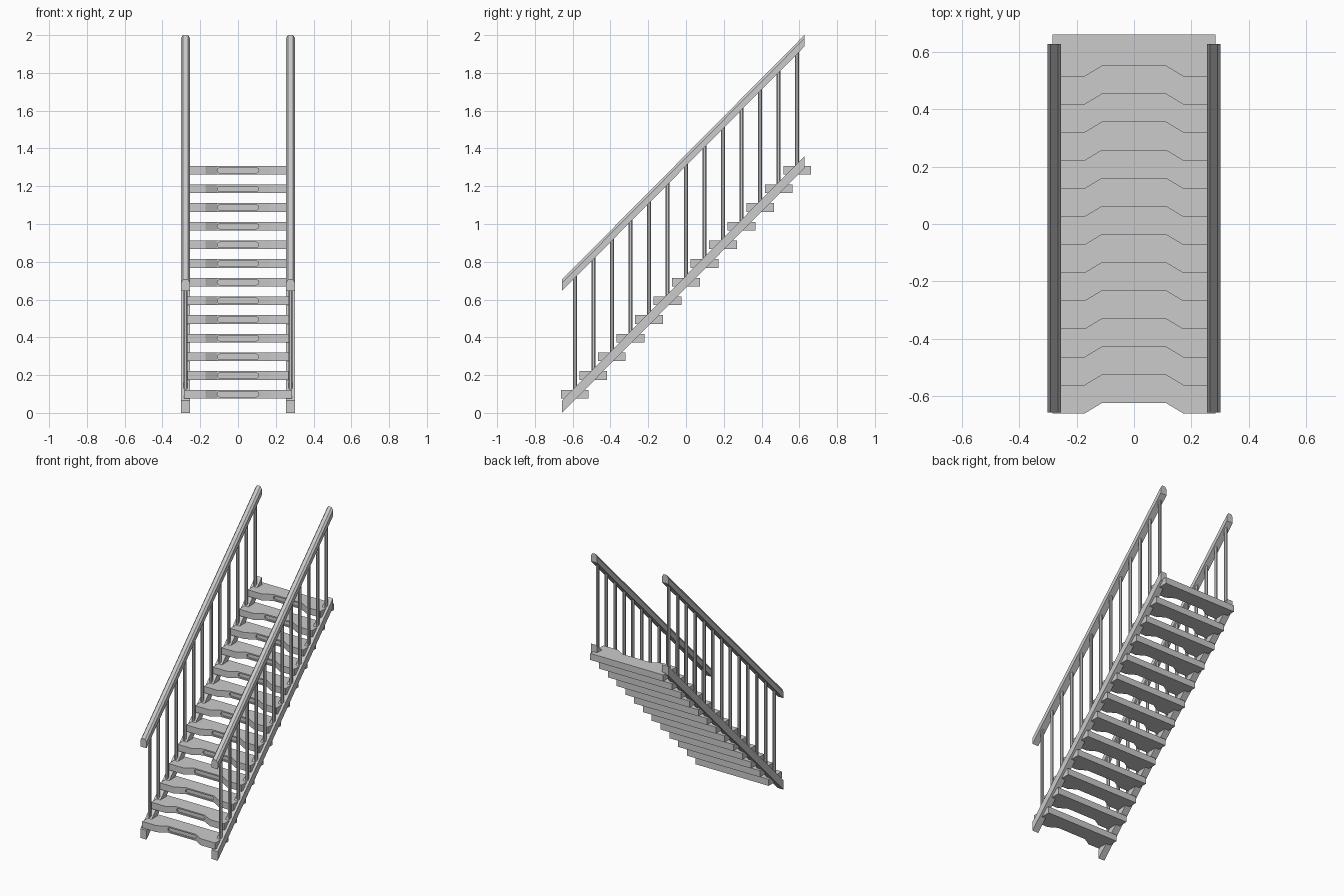
import bpy, bmesh
from mathutils import Vector

if "Cube" in bpy.data.objects:
    bpy.data.objects.remove(bpy.data.objects["Cube"])

GREY = (0.6, 0.6, 0.6, 1)
mat = bpy.data.materials.new("light grey")
mat.use_nodes = True
mat.diffuse_color = GREY
mat.node_tree.nodes["Principled BSDF"].inputs["Base Color"].default_value = GREY

STEPS = 13
RUN, RISE = 0.098, 0.0988
FRONT, BACK = -0.657, 0.628
SIDE_X = 0.278


def prism(name, ring, offset):
    """Extrude a closed ring of points along an offset vector."""
    bm = bmesh.new()
    face = bm.faces.new([bm.verts.new(p) for p in ring])
    out = bmesh.ops.extrude_face_region(bm, geom=[face])
    moved = [v for v in out["geom"] if isinstance(v, bmesh.types.BMVert)]
    bmesh.ops.translate(bm, verts=moved, vec=offset)
    bmesh.ops.recalc_face_normals(bm, faces=bm.faces)
    mesh = bpy.data.meshes.new(name)
    bm.to_mesh(mesh)
    bm.free()
    mesh.materials.append(mat)
    obj = bpy.data.objects.new(name, mesh)
    bpy.context.collection.objects.link(obj)
    return obj


def mirrored(half):
    return half + [(-x, v) for x, v in reversed(half)]


# Treads with a set-back nosing and a shallow rounded slot in the front edge
outline = mirrored([(-0.285, 0.073), (-0.285, -0.073), (-0.172, -0.073), (-0.112, -0.037)])
outline = [(x, y) for x, y in outline]
slot = mirrored([(-0.098, -0.014), (-0.107, -0.009), (-0.11, 0), (-0.107, 0.009), (-0.098, 0.014)])
slot_cutter = prism("slot_cutter", [(x, -0.06, z) for x, z in slot], (0, 0.033, 0))
slot_cutter.hide_render = True
slot_cutter.hide_viewport = True

for i in range(STEPS):
    y = (i - (STEPS - 1) / 2) * RUN
    z = 0.099 + i * RISE
    if i == 0:
        tread = prism("tread", [(a, b, -0.023) for a, b in outline], (0, 0, 0.046))
        cut = tread.modifiers.new("slot", "BOOLEAN")
        cut.object = slot_cutter
        cut.solver = "EXACT"
        graph = bpy.context.evaluated_depsgraph_get()
        tread_mesh = bpy.data.meshes.new_from_object(tread.evaluated_get(graph))
        tread.modifiers.clear()
        tread.data = tread_mesh
    else:
        tread = bpy.data.objects.new("tread", tread_mesh)
        bpy.context.collection.objects.link(tread)
    tread.location = (0, y, z)

# Cross-sections of the sloping members
stringer_section = [(-0.024, 0), (0.024, 0), (0.024, 0.065), (-0.024, 0.065)]
rail_section = mirrored([(-0.024, 0), (-0.024, 0.043), (-0.013, 0.061)])
slope = Vector((0, BACK - FRONT, (BACK - FRONT) * RISE / RUN))

for side, sx in (("left", SIDE_X), ("right", -SIDE_X)):
    prism(side + "_stringer", [(sx + x, FRONT, z) for x, z in stringer_section], slope)
    prism(side + "_handrail", [(sx + x, FRONT, 0.645 + z) for x, z in rail_section], slope)

    # Upright balusters from each tread into the handrail
    for i in range(STEPS):
        y = (i - (STEPS - 1) / 2) * RUN
        bottom = 0.11 + i * RISE
        top = 0.675 + (y - FRONT) * RISE / RUN
        bpy.ops.mesh.primitive_cylinder_add(
            vertices=8, radius=0.0115, depth=top - bottom,
            location=(sx, y, (top + bottom) / 2), rotation=(0, 0, 0.3927))
        bar = bpy.context.object
        bar.name = side + "_baluster"
        bar.data.materials.append(mat)
